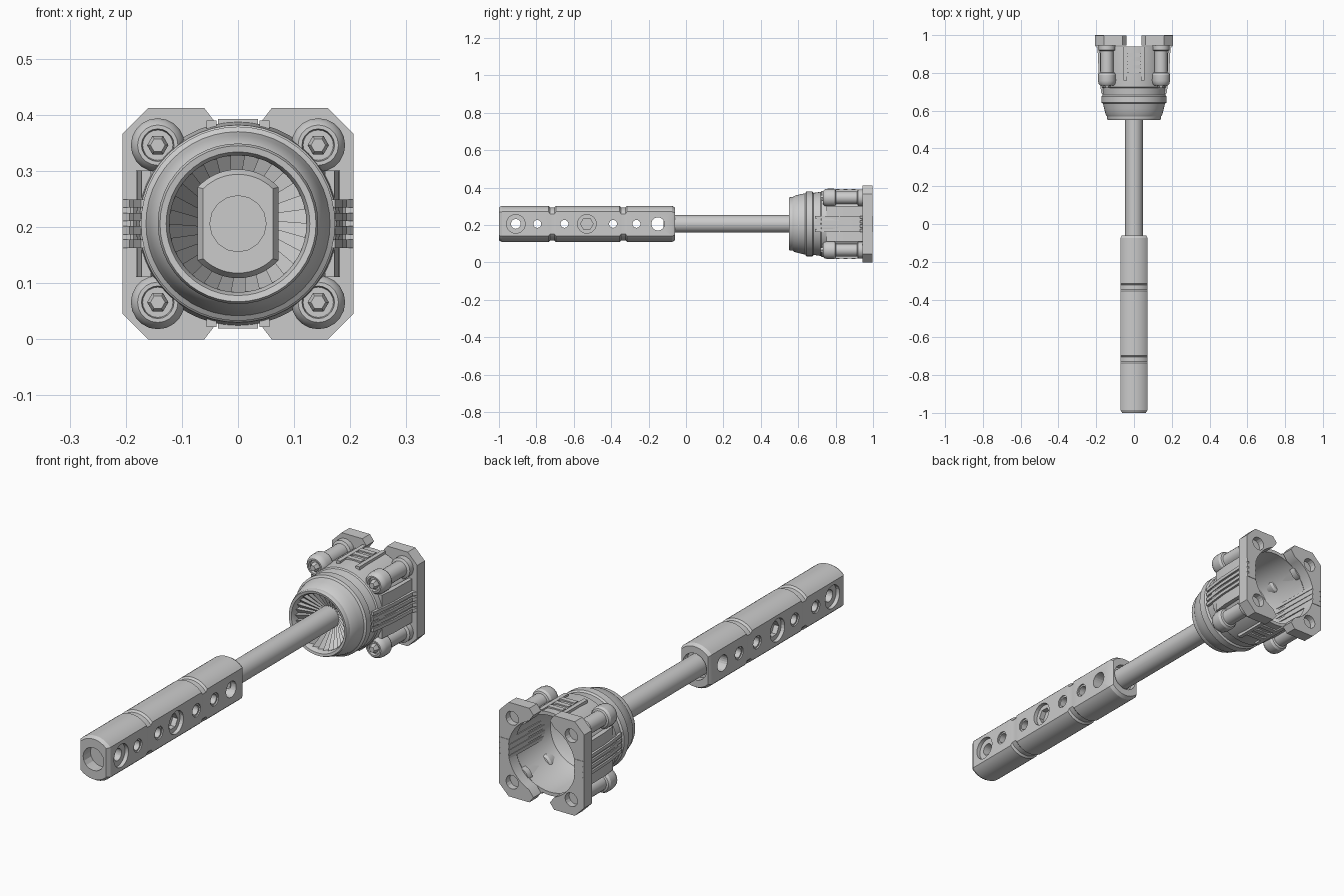
import bpy, bmesh
from math import pi, sin, cos, asin, radians, hypot

if "Cube" in bpy.data.objects:
    bpy.data.objects.remove(bpy.data.objects["Cube"])

CZ = 0.206  # height of the long axis


def finish(name, bm, angle=30):
    bmesh.ops.remove_doubles(bm, verts=bm.verts, dist=1e-5)
    bmesh.ops.recalc_face_normals(bm, faces=bm.faces)
    me = bpy.data.meshes.new(name)
    bm.to_mesh(me)
    bm.free()
    ob = bpy.data.objects.new(name, me)
    bpy.context.collection.objects.link(ob)
    smooth(ob, angle)
    return ob


def smooth(ob, angle=30):
    bpy.ops.object.select_all(action='DESELECT')
    ob.select_set(True)
    bpy.context.view_layer.objects.active = ob
    bpy.ops.object.shade_smooth_by_angle(angle=radians(angle))


def loft(name, rings, closed=False, caps=False):
    """Skin a list of equally long point rings."""
    bm = bmesh.new()
    vs = [[bm.verts.new(p) for p in ring] for ring in rings]
    n = len(vs[0])
    pairs = list(zip(vs, vs[1:])) + ([(vs[-1], vs[0])] if closed else [])
    for a, b in pairs:
        for i in range(n):
            j = (i + 1) % n
            bm.faces.new((a[i], a[j], b[j], b[i]))
    if caps:
        bm.faces.new(vs[0])
        bm.faces.new(vs[-1])
    return finish(name, bm)


def lathe(name, prof, segs, cx=0, cz=CZ, closed=False):
    """Revolve (radius, y) points about a line along y."""
    rings = [[(cx + r * cos(2 * pi * i / segs), y, cz + r * sin(2 * pi * i / segs))
              for i in range(segs)] for r, y in prof]
    return loft(name, rings, closed, not closed)


def prism(name, pts, place, lo, hi):
    """Extrude a 2D outline; place(u, v, w) maps it into space."""
    return loft(name, [[place(u, v, w) for u, v in pts] for w in (lo, hi)], caps=True)


def box(name, x, y, z):
    pts = [(x[0], y[0]), (x[1], y[0]), (x[1], y[1]), (x[0], y[1])]
    return prism(name, pts, lambda u, v, w: (u, v, w), z[0], z[1])


def cut(target, r, depth, loc, axis='X', verts=24):
    rot = (0, pi / 2, 0) if axis == 'X' else (pi / 2, 0, 0)
    bpy.ops.mesh.primitive_cylinder_add(vertices=verts, radius=r, depth=depth,
                                        location=loc, rotation=rot)
    c = bpy.context.object
    c.hide_render = True
    bpy.context.view_layer.objects.active = target
    m = target.modifiers.new("cut", 'BOOLEAN')
    m.operation, m.object, m.solver = 'DIFFERENCE', c, 'EXACT'
    bpy.ops.object.modifier_apply(modifier=m.name)
    bpy.data.objects.remove(c)


# Handle: round bar with two flat sides and ring grooves
def handle_ring(y, r, flat):
    a0 = asin(min(1, flat / r))
    up = [(-a0 + 2 * a0 * i / 14) for i in range(15)]
    top = [(r * sin(a), y, CZ + r * cos(a)) for a in up]
    bottom = [(-x, y, 2 * CZ - z) for x, _, z in top]
    return top + bottom


rows = [(-1, .088, .062), (-.985, .097, .072)]
for g in (-.715, -.335):
    rows += [(g - .02, .097, .072), (g - .012, .089, .071),
             (g + .012, .089, .071), (g + .02, .097, .072)]
rows += [(-.075, .097, .072), (-.06, .088, .065)]
handle = loft("handle", [handle_ring(*r) for r in rows], caps=True)

for y, r in ((-.91, .026), (-.795, .021), (-.65, .021), (-.39, .021), (-.265, .021), (-.15, .035)):
    cut(handle, r, .3, (0, y, CZ))
for s in (-1, 1):
    for y in (-.91, -.53):                       # wide counterbores
        cut(handle, .05, .04, (s * .075, y, CZ))
    for y in (-.795, -.65, -.39, -.265):         # shallow rims
        cut(handle, .028, .02, (s * .076, y, CZ))
    cut(handle, .034, .04, (s * .052, -.53, CZ), verts=6)
cut(handle, .05, .10, (0, -1, CZ), 'Y', 16)      # front socket
cut(handle, .058, .06, (0, -.06, CZ), 'Y', 32)   # rear socket
smooth(handle)

# Rod with a hollow rear end
lathe("rod", [(0, -.12), (.047, -.12), (.047, .74), (.036, .75), (.026, .745),
              (.026, .70), (0, .70)], 24)

# Bell-shaped hollow head
lathe("head_shell", [(.122, .565), (.128, .552), (.139, .55), (.143, .558), (.143, .57),
                     (.150, .58), (.158, .61), (.164, .637), (.173, .643), (.173, .675),
                     (.166, .682), (.171, .72), (.176, .725), (.182, .81), (.182, .94),
                     (.167, .94), (.164, .80), (.145, .73), (.10, .70), (.045, .69),
                     (.045, .66), (.122, .605)], 48, closed=True)

# Swirling vanes around the rod
bm = bmesh.new()
N = 30
for i in range(N):
    a, b = 2 * pi * i / N, 2 * pi * (i + 1) / N

    def pt(r, t, y):
        return bm.verts.new((r * cos(t), y, CZ + r * sin(t)))
    tw = .13
    q = [pt(.045, a + tw, .63), pt(.124, a, .568), pt(.124, b, .592), pt(.045, b + tw, .642)]
    bm.faces.new(q)
    bm.faces.new((q[3], q[2], pt(.124, b, .568), pt(.045, b + tw, .63)))
finish("vanes", bm, 10)

for s in (-1, 1):
    side = "right" if s > 0 else "left"
    # Rear flange half: chamfered outline around a round opening
    arc = [(.163 * cos(radians(t)), .163 * sin(radians(t))) for t in range(-68, 69, 8)]
    outline = [(.04, .18), (.06, .206), (.16, .206), (.206, .16),
               (.206, -.16), (.16, -.206), (.06, -.206), (.04, -.18)] + arc
    flange = prism("flange_" + side, outline, lambda u, v, w: (s * u, w, CZ + v), .945, .998)
    for t in (-1, 1):
        cut(flange, .03, .06, (s * .143, 1, CZ + t * .14), 'Y', 16)
    smooth(flange)

    # Side panel carrying the ribs
    panel = [(.155, .75), (.172, .75), (.180, .82), (.182, .95), (.165, .95)]
    prism("side_panel_" + side, panel, lambda u, v, w: (s * u, v, w), CZ - .095, CZ + .095)
    pad = [(.155, .70), (.168, .70), (.180, .80), (.186, .94), (.198, .95), (.198, 1), (.16, 1)]
    prism("rib_base_" + side, pad, lambda u, v, w: (s * u, v, w), CZ - .043, CZ + .043)
    rib = [(.15, .69), (.173, .69), (.187, .80), (.193, .93), (.206, .945), (.206, 1), (.158, 1)]
    for k in range(4):
        z = CZ - .036 + k * .024
        prism("side_rib_" + side, rib, lambda u, v, w: (s * u, v, w), z - .0075, z + .0075)

    # Corner bolts: domed cap, shaft, collar and hex tip
    for t in (-1, 1):
        bx, bz = s * .143, CZ + t * .14
        lathe("corner_bolt", [(0, .745), (.027, .745), (.029, .733), (.036, .733), (.044, .742),
                              (.048, .758), (.048, .79), (.042, .80), (.034, .803), (.034, .915),
                              (.045, .92), (.045, .95), (0, .95)], 20, bx, bz)
        lathe("bolt_tip", [(0, .720), (.013, .720), (.019, .732), (.019, .75), (0, .75)],
              6, bx, bz)
        # Web joining bolt to shell
        L = hypot(.143, .14)
        ux, uz = bx / L, t * .14 / L
        web = [(.165, -.018), (.195, -.018), (.195, .018), (.165, .018)]
        prism("bolt_web", web,
              lambda u, v, w: (u * ux - v * uz, w, CZ + u * uz + v * ux), .77, .95)

# Vent blocks on the top and underside of the shell
for t in (-1, 1):
    for k in range(3):
        y = .80 + k * .042
        a, b = sorted((CZ + t * .172, CZ + t * .187))
        box("shell_vent", (-.036, .036), (y, y + .022), (a, b))
    for s in (-1, 1):
        a, b = sorted((CZ + t * .165, CZ + t * .184))
        box("vent_rail", (s * .047 - .009, s * .047 + .009), (.76, .94), (a, b))
